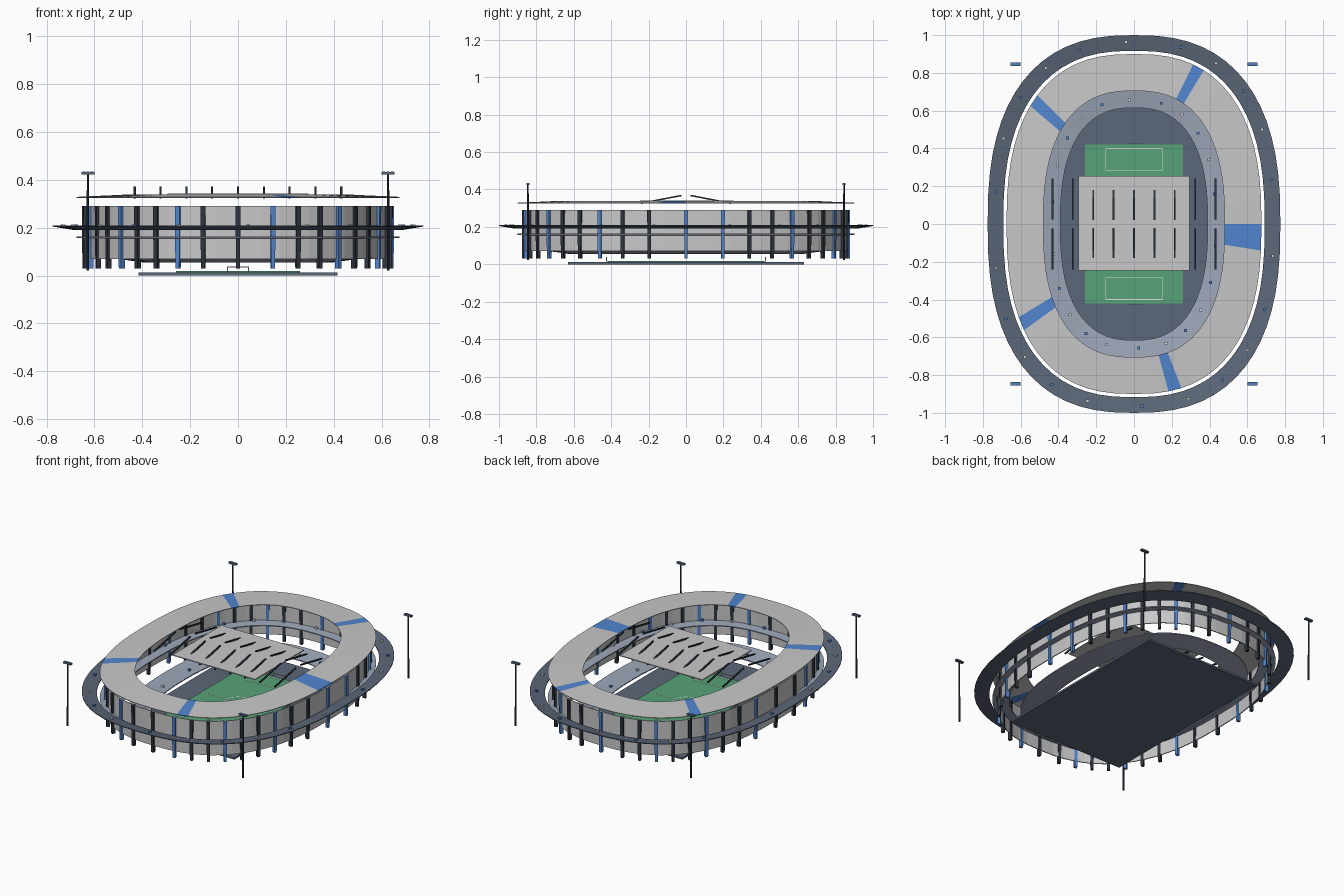
import bpy, bmesh, math
from mathutils import Matrix, Vector

cube = bpy.data.objects.get("Cube")
if cube:
    bpy.data.objects.remove(cube)

SEGMENTS = 64
PYLONS = 40
STRETCH = 0.225  # the oval is longer along y by this much


def material(name, rgb):
    col = [(c / 255 / 12.92 if c < 10 else ((c / 255 + 0.055) / 1.055) ** 2.4) for c in rgb] + [1]
    m = bpy.data.materials.new(name)
    m.diffuse_color = col
    m.use_nodes = True
    m.node_tree.nodes["Principled BSDF"].inputs["Base Color"].default_value = col
    return m


light_grey = material("light_grey", (200, 200, 201))
blue = material("blue", (82, 134, 208))
slate = material("slate", (92, 103, 120))
pale_slate = material("pale_slate", (156, 165, 183))
charcoal = material("charcoal", (46, 52, 64))
green = material("grass_green", (86, 162, 120))
white = material("white", (225, 227, 230))


def finish(name, bm, mats):
    bmesh.ops.recalc_face_normals(bm, faces=bm.faces)
    mesh = bpy.data.meshes.new(name)
    bm.to_mesh(mesh)
    bm.free()
    for m in mats:
        mesh.materials.append(m)
    ob = bpy.data.objects.new(name, mesh)
    bpy.context.collection.objects.link(ob)
    return ob


def oval(radius, angle, z=0):
    """Point on the rounded-rectangle oval, running clockwise from +x."""
    c, s = math.cos(angle), -math.sin(angle)
    x = math.copysign(abs(c) ** 0.8, c) * radius
    y = math.copysign(abs(s) ** 0.8, s) * (radius + STRETCH)
    return Vector((x, y, z))


def ring(name, profile, mats, accent=None):
    """Sweep a closed (radius, z) section round the oval."""
    bm = bmesh.new()
    loops = [[bm.verts.new(oval(r, math.tau * j / SEGMENTS, z)) for r, z in profile]
             for j in range(SEGMENTS)]
    n = len(profile)
    for j in range(SEGMENTS):
        a, b = loops[j], loops[(j + 1) % SEGMENTS]
        for k in range(n):
            f = bm.faces.new((a[k], a[(k + 1) % n], b[(k + 1) % n], b[k]))
            f.material_index = 1 if accent and j % accent == 0 else 0
    return finish(name, bm, mats)


def sheet(inner, outer, z_in, z_out, thick):
    return [(inner, z_in), (outer, z_out), (outer, z_out - thick), (inner, z_in - thick)]


def add_box(bm, loc, size, rot=None, index=0):
    mat = Matrix.Translation(loc) @ (rot or Matrix()) @ Matrix.Diagonal((*size, 1))
    verts = bmesh.ops.create_cube(bm, size=1, matrix=mat)["verts"]
    for f in {f for v in verts for f in v.link_faces}:
        f.material_index = index
    return verts


def box(name, loc, size, mat):
    bm = bmesh.new()
    add_box(bm, loc, size)
    return finish(name, bm, [mat])


# Ground slab and pitch
box("ground_slab", (0, 0, 0.006), (0.83, 1.26, 0.012), slate)
box("pitch", (0, 0, 0.015), (0.52, 0.84, 0.006), green)

# Painted pitch lines
bm = bmesh.new()
LINE, LZ = 0.004, 0.0185
add_box(bm, (0, 0, LZ), (0.5, LINE, 0.001))
for s in (-1, 1):
    for y in (0.285, 0.4):
        add_box(bm, (0, s * y, LZ), (0.3, LINE, 0.001))
    for x in (-0.15, 0.15):
        add_box(bm, (x, s * 0.3425, LZ), (LINE, 0.115, 0.001))
circle = [[bm.verts.new((r * math.cos(a), r * math.sin(a), LZ)) for r in (0.076, 0.08)]
          for a in (math.tau * i / 32 for i in range(32))]
for i, (p, q) in enumerate(circle):
    r, s = circle[(i + 1) % 32]
    bm.faces.new((p, q, s, r))
finish("pitch_lines", bm, [white])

# Goals at both ends
bm = bmesh.new()
for s in (-1, 1):
    add_box(bm, (0, s * 0.425, 0.036), (0.09, 0.004, 0.004))
    for x in (-0.043, 0.043):
        add_box(bm, (x, s * 0.425, 0.025), (0.004, 0.004, 0.022))
finish("goals", bm, [white])

# Seating tiers, outer wall and roof
ring("lower_tier", sheet(0.39, 0.52, 0.06, 0.078, 0.006), [pale_slate])
ring("middle_tier", sheet(0.58, 0.675, 0.155, 0.164, 0.006), [pale_slate])
ring("upper_tier", sheet(0.692, 0.775, 0.196, 0.21, 0.005), [slate])
ring("outer_wall", [(0.636, 0.07), (0.642, 0.07), (0.642, 0.29), (0.636, 0.29)], [light_grey])
ring("roof", sheet(0.48, 0.675, 0.338, 0.329, 0.004), [light_grey, blue], 13)

# Tapered pylons straddling the wall, every third one blue
bm = bmesh.new()
for j in range(PYLONS):
    ang = math.tau * j / PYLONS
    p = oval(0.641, ang, 0.16)
    t = oval(0.641, ang + 0.02) - oval(0.641, ang - 0.02)
    rot = Matrix.Rotation(math.atan2(t.y, t.x), 4, 'Z')
    verts = add_box(bm, p, (0.021, 0.024, 0.26), rot, 1 if j % 3 == 0 else 0)
    for v in verts:
        if v.co.z < 0.1:
            v.co.xy = p.xy + (v.co.xy - p.xy) * 0.8
finish("pylons", bm, [charcoal, blue])

# Spectators dotted round the tiers
bm = bmesh.new()
for radius, z, count in ((0.432, 0.07, 22), (0.63, 0.165, 22), (0.738, 0.208, 22)):
    for j in range(count):
        add_box(bm, oval(radius, math.tau * (j + 0.4) / count, z), (0.015, 0.015, 0.012),
                index=j % 2)
finish("spectators", bm, [white, blue])

# Central canopy with sloping ribs
box("canopy", (0, 0.004, 0.339), (0.59, 0.5, 0.006), light_grey)
bm = bmesh.new()
for i in range(-4, 5):
    for s in (-1, 1):
        rot = Matrix.Rotation(-s * 0.19, 4, 'X')
        add_box(bm, (i * 0.108, s * 0.133, 0.347), (0.009, 0.22, 0.008), rot)
finish("canopy_ribs", bm, [charcoal])

# Floodlight masts with lamp heads
masts, heads = bmesh.new(), bmesh.new()
for x in (-0.628, 0.628):
    for y in (-0.845, 0.845):
        bmesh.ops.create_cone(masts, cap_ends=True, segments=8, radius1=0.006, radius2=0.004,
                              depth=0.41, matrix=Matrix.Translation((x, y, 0.227)))
        add_box(heads, (x, y, 0.428), (0.054, 0.018, 0.01))
        for k in (-1, 0, 1):
            add_box(heads, (x + k * 0.017, y, 0.4335), (0.012, 0.014, 0.003), index=1)
finish("floodlight_masts", masts, [charcoal])
finish("floodlight_heads", heads, [slate, blue])
